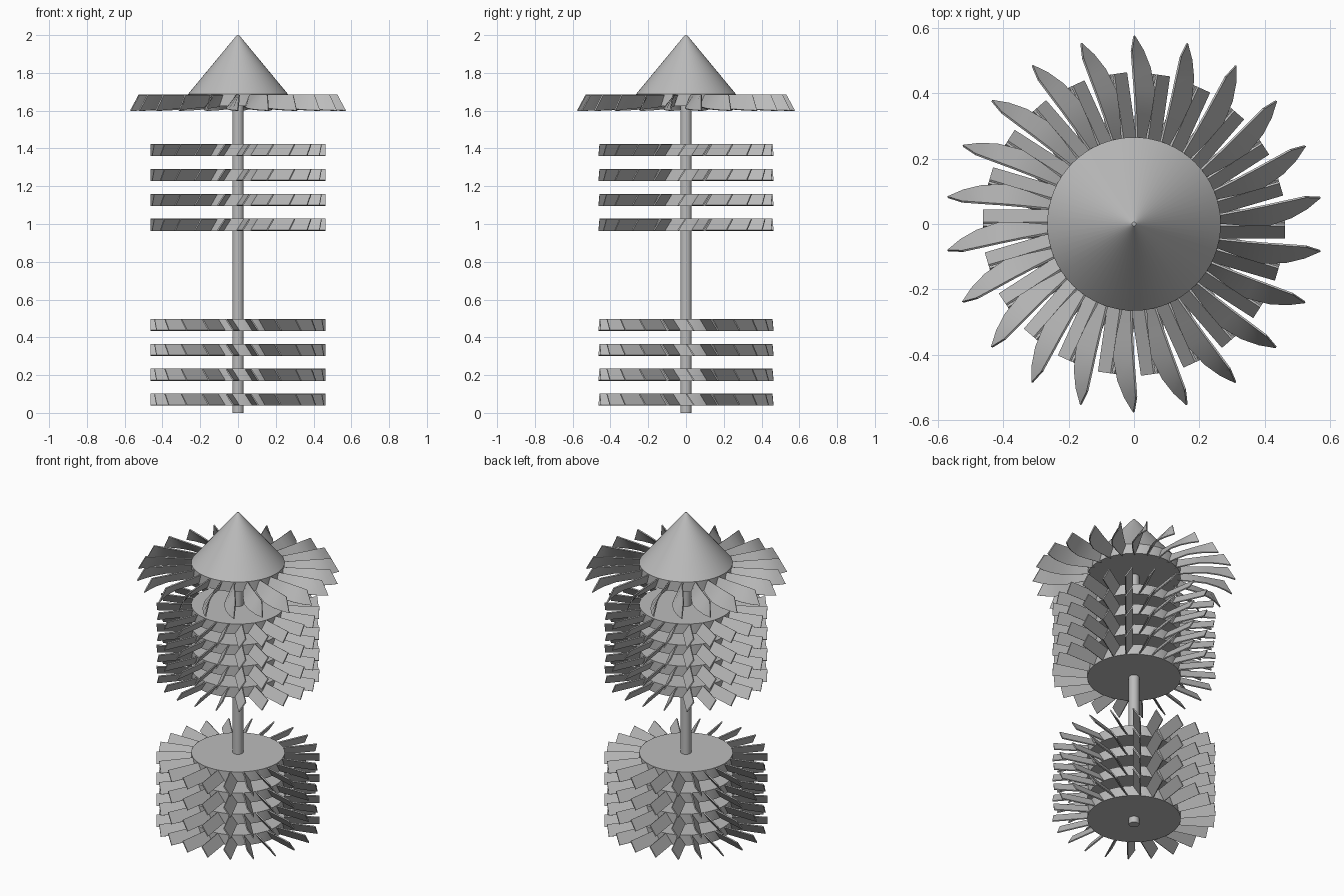
import bpy, bmesh, math
from mathutils import Matrix, Vector

cube = bpy.data.objects.get("Cube")
if cube:
    bpy.data.objects.remove(cube)

metal = bpy.data.materials.new("grey metal")
metal.use_nodes = True
GREY = (0.5, 0.5, 0.5, 1)
metal.diffuse_color = GREY
metal.node_tree.nodes["Principled BSDF"].inputs["Base Color"].default_value = GREY

HUB_R, BLADES, STAGE_H, THICK = 0.265, 22, 0.064, 0.007


def finish(bm, name, smooth=True):
    bmesh.ops.recalc_face_normals(bm, faces=bm.faces)
    mesh = bpy.data.meshes.new(name)
    bm.to_mesh(mesh)
    bm.free()
    mesh.materials.append(metal)
    obj = bpy.data.objects.new(name, mesh)
    bpy.context.collection.objects.link(obj)
    if smooth:
        bpy.ops.object.select_all(action='DESELECT')
        obj.select_set(True)
        bpy.context.view_layer.objects.active = obj
        bpy.ops.object.shade_smooth_by_angle(angle=math.radians(30))
    return obj


def round_part(name, r_low, r_high, z_low, z_high, sides=64):
    bm = bmesh.new()
    bmesh.ops.create_cone(bm, cap_ends=True, segments=sides, radius1=r_low, radius2=r_high,
                          depth=z_high - z_low,
                          matrix=Matrix.Translation((0, 0, (z_low + z_high) / 2)))
    return finish(bm, name)


def add_blade(bm, low, high, turn):
    """Thin solid between a low edge and a high edge, turned about the axis."""
    spin = Matrix.Rotation(turn, 3, 'Z')
    rings = []
    for i, (a, b) in enumerate(zip(low, high)):
        j = min(i, len(low) - 2)
        normal = (low[j + 1] - low[j]).cross(high[j] - low[j]).normalized() * THICK / 2
        rings.append([bm.verts.new(spin @ p)
                      for p in (a - normal, b - normal, b + normal, a + normal)])
    for r0, r1 in zip(rings, rings[1:]):
        for k in range(4):
            m = (k + 1) % 4
            bm.faces.new((r0[k], r0[m], r1[m], r1[k]))
    bm.faces.new(rings[0][::-1])
    bm.faces.new(rings[-1])


def blade_ring(name, low, high, start, smooth):
    bm = bmesh.new()
    for i in range(BLADES):
        add_blade(bm, low, high, start + math.tau * i / BLADES)
    return finish(bm, name, smooth)


def polar(r, degrees, z):
    a = math.radians(degrees)
    return Vector((r * math.cos(a), r * math.sin(a), z))


# Shaft, nose cone and fan hub
round_part("shaft", 0.03, 0.03, 0, 1.65, 32)
round_part("nose_cone", HUB_R, 0.006, 1.687, 2.0)
round_part("fan_hub", HUB_R, HUB_R, 1.625, 1.687)

# Swept fan blades: (radius, angle, height) along each edge
low_edge = [(0.25, -7, 1.622), (0.34, -8.6, 1.615), (0.41, -8.7, 1.61),
            (0.48, -5.8, 1.605), (0.53, -3, 1.602), (0.575, 0, 1.60)]
high_edge = [(0.25, -2, 1.683), (0.34, -0.9, 1.683), (0.41, -0.2, 1.683),
             (0.46, 0.3, 1.683), (0.50, 0.6, 1.683), (0.53, 0.8, 1.683)]
blade_ring("fan_blades", [polar(*p) for p in low_edge], [polar(*p) for p in high_edge],
           math.pi / 2, True)

# Two stacks of bladed discs, tilted in opposite directions
for stack, base, lean in (("turbine", 0.038, 1), ("compressor", 0.964, -1)):
    for n in range(4):
        z = base + n * 0.132
        round_part(f"{stack}_disc_{n + 1}", HUB_R, HUB_R, z, z + STAGE_H)
        low = [Vector((r, lean * 0.042, z + 0.002)) for r in (0.25, 0.462)]
        high = [Vector((r, lean * 0.003, z + STAGE_H - 0.002)) for r in (0.25, 0.462)]
        blade_ring(f"{stack}_blades_{n + 1}", low, high, 0, False)
